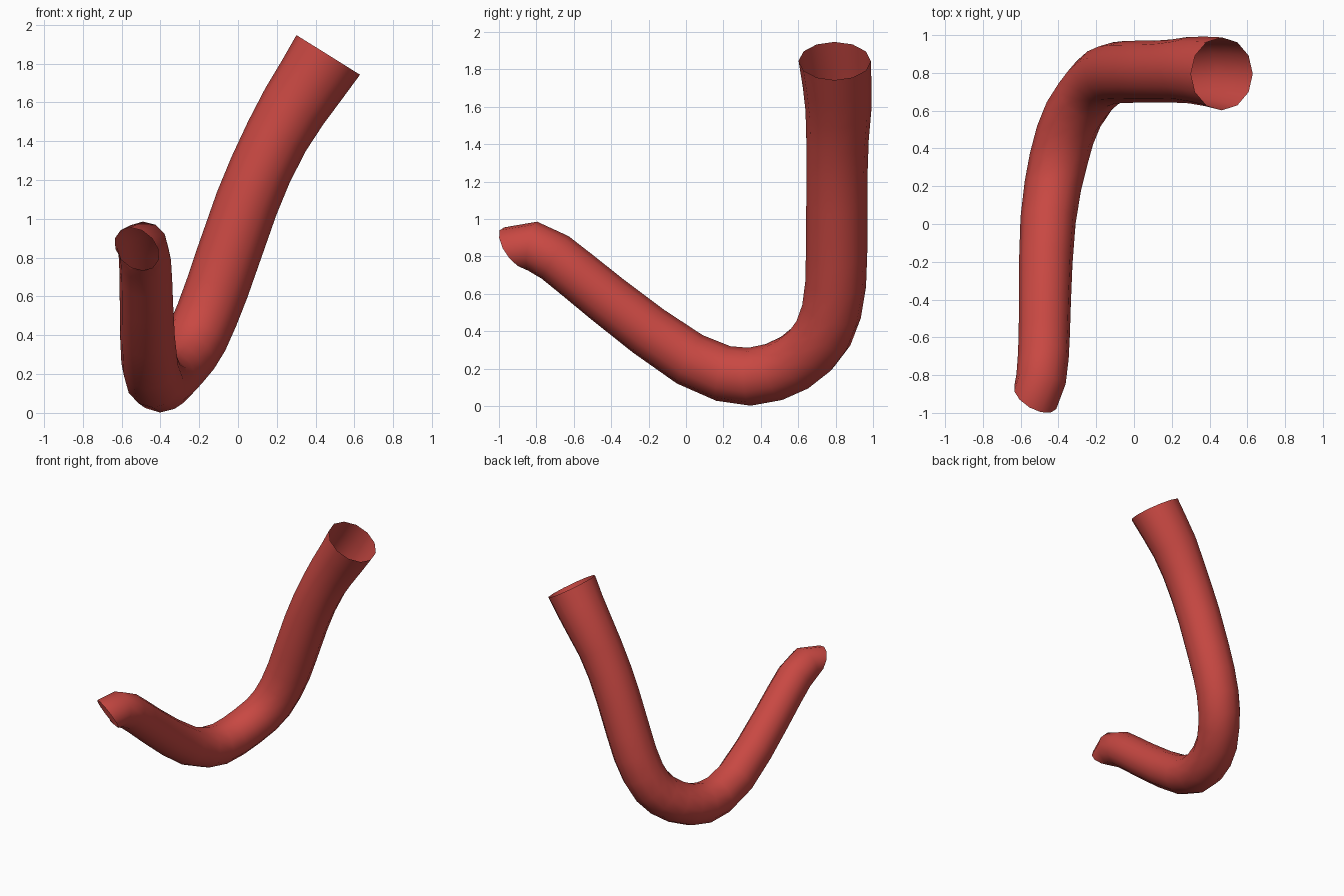
import bpy, bmesh, math
from mathutils import Vector

if "Cube" in bpy.data.objects:
    bpy.data.objects.remove(bpy.data.objects["Cube"])

SIDES = 12

# Centre line of the hose with radius: x, y, z, r (wide upper end to lower end)
PATH = [
    (0.465, 0.795, 1.845, 0.193), (0.38, 0.808, 1.715, 0.184),
    (0.29, 0.815, 1.58, 0.176), (0.20, 0.81, 1.425, 0.167),
    (0.115, 0.807, 1.25, 0.164), (0.045, 0.807, 1.08, 0.164),
    (-0.05, 0.805, 0.81, 0.164), (-0.105, 0.80, 0.65, 0.163),
    (-0.16, 0.778, 0.505, 0.161), (-0.21, 0.735, 0.39, 0.160),
    (-0.26, 0.672, 0.305, 0.158), (-0.32, 0.58, 0.232, 0.157),
    (-0.365, 0.47, 0.182, 0.156), (-0.40, 0.34, 0.157, 0.155),
    (-0.43, 0.20, 0.174, 0.151), (-0.455, 0.02, 0.25, 0.147),
    (-0.467, -0.20, 0.40, 0.142), (-0.472, -0.42, 0.57, 0.138),
    (-0.475, -0.58, 0.70, 0.136), (-0.48, -0.70, 0.795, 0.135),
    (-0.492, -0.82, 0.855, 0.133), (-0.522, -0.915, 0.845, 0.128),
]
END_DIR = Vector((-0.44, -0.74, -0.5)).normalized()   # cut plane of lower end
START_DIR = Vector((-0.53, 0.0, -0.85)).normalized()  # cut plane of upper end

red = bpy.data.materials.new("hose red")
red.diffuse_color = (0.58, 0.065, 0.055, 1)
red.use_nodes = True
red.node_tree.nodes["Principled BSDF"].inputs["Base Color"].default_value = red.diffuse_color

# Sweep a ring along the path with a twist-free frame
pts = [Vector(p[:3]) for p in PATH]
bm = bmesh.new()
rings = []
side = Vector((1, 0, 0))
for i, p in enumerate(pts):
    if i == 0:
        t = START_DIR
    elif i == len(pts) - 1:
        t = END_DIR
    else:
        t = ((pts[i + 1] - p).normalized() + (p - pts[i - 1]).normalized()).normalized()
    side = (side - t * side.dot(t)).normalized()
    up = t.cross(side)
    r = PATH[i][3]
    ring = []
    for k in range(SIDES):
        a = 2 * math.pi * k / SIDES
        ring.append(bm.verts.new(p + (side * math.cos(a) + up * math.sin(a)) * r))
    rings.append(ring)

# Skin the rings; both ends stay open
for a, b in zip(rings, rings[1:]):
    for k in range(SIDES):
        n = (k + 1) % SIDES
        f = bm.faces.new((a[k], a[n], b[n], b[k]))
        f.smooth = True
bmesh.ops.recalc_face_normals(bm, faces=bm.faces)

# Keep normals pointing outwards
f = bm.faces[0] if not bm.faces.ensure_lookup_table() else None
if f.normal.dot(f.calc_center_median() - (pts[0] + pts[1]) / 2) < 0:
    bmesh.ops.reverse_faces(bm, faces=bm.faces)

mesh = bpy.data.meshes.new("curved_hose")
bm.to_mesh(mesh)
bm.free()
mesh.materials.append(red)
hose = bpy.data.objects.new("curved_hose", mesh)
bpy.context.collection.objects.link(hose)
